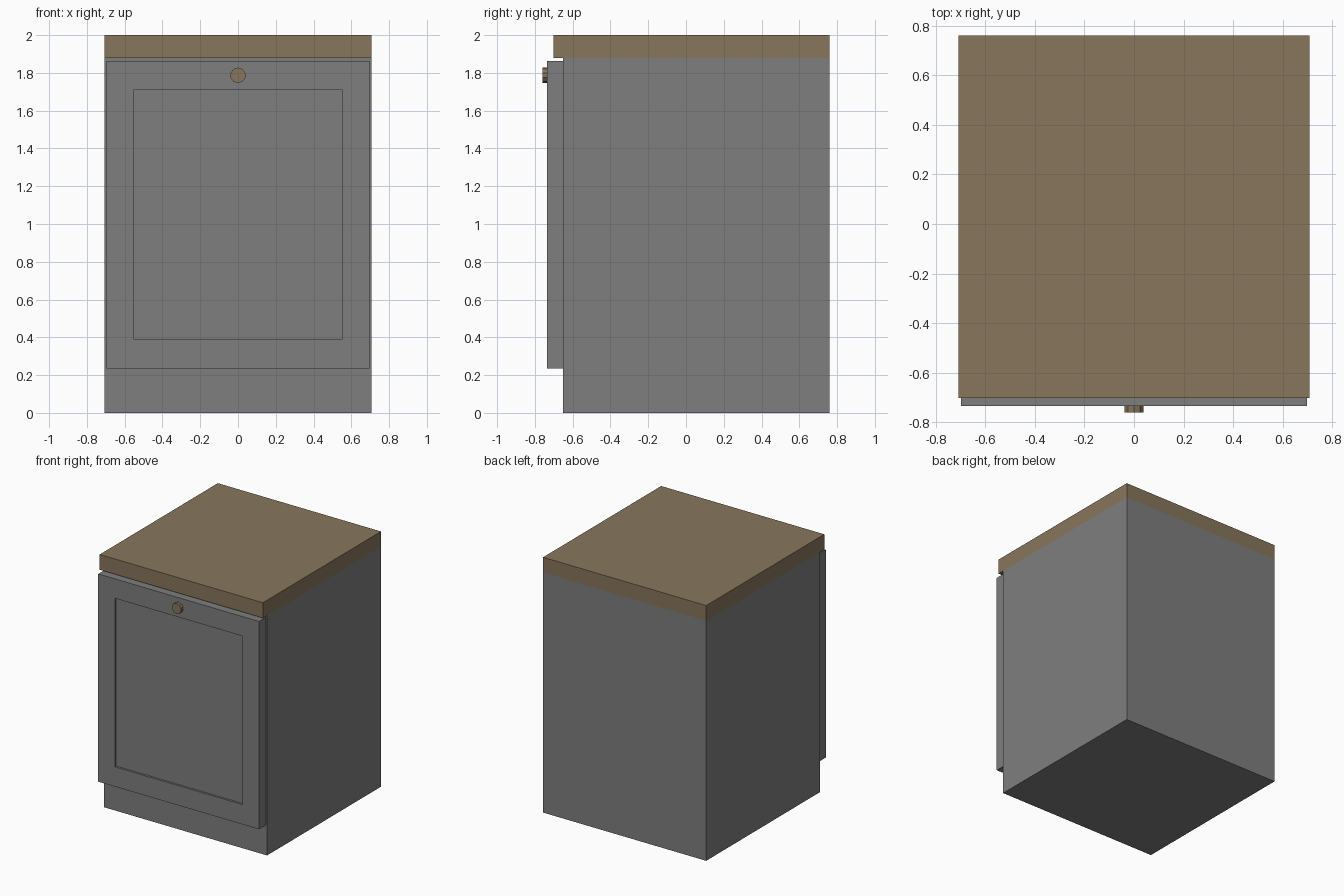
import bpy, bmesh, math
from mathutils import Matrix, Vector

if "Cube" in bpy.data.objects:
    bpy.data.objects.remove(bpy.data.objects["Cube"])


def material(name, color):
    m = bpy.data.materials.new(name)
    m.diffuse_color = color
    m.use_nodes = True
    m.node_tree.nodes["Principled BSDF"].inputs["Base Color"].default_value = m.diffuse_color
    return m


def add_object(name, bm, mat):
    bmesh.ops.recalc_face_normals(bm, faces=bm.faces[:])
    mesh = bpy.data.meshes.new(name)
    bm.to_mesh(mesh)
    bm.free()
    obj = bpy.data.objects.new(name, mesh)
    bpy.context.collection.objects.link(obj)
    mesh.materials.append(mat)
    return obj


def box_mesh(lo, hi):
    lo, hi = Vector(lo), Vector(hi)
    bm = bmesh.new()
    bmesh.ops.create_cube(bm, size=1, matrix=Matrix.Translation((lo + hi) / 2)
                          @ Matrix.Diagonal((*(hi - lo), 1)))
    return bm


wood = material("wood", (0.245, 0.182, 0.107, 1))
paint = material("grey_paint", (0.21, 0.21, 0.21, 1))

# Carcass and worktop
add_object("cabinet_body", box_mesh((-0.707, -0.65, 0), (0.707, 0.76, 1.88)), paint)
add_object("worktop", box_mesh((-0.707, -0.702, 1.88), (0.707, 0.76, 2.0)), wood)

# Door: inset the front face into a frame, then push the panel back behind straight walls
bm = box_mesh((-0.697, -0.735, 0.235), (0.697, -0.65, 1.863))
bm.normal_update()
panel = min(bm.faces, key=lambda f: f.calc_center_median().y)
bmesh.ops.inset_individual(bm, faces=[panel], thickness=0.145)
for v in panel.verts:
    v.co.x = math.copysign(0.553, v.co.x)
    v.co.z = 0.39 if v.co.z < 1 else 1.71
panel = bmesh.ops.extrude_discrete_faces(bm, faces=[panel])["faces"][0]
bmesh.ops.translate(bm, verts=panel.verts[:], vec=(0, 0.016, 0))
add_object("door", bm, paint)

# Round door knob
bm = bmesh.new()
bmesh.ops.create_cone(bm, cap_ends=True, segments=10, radius1=0.041, radius2=0.041, depth=0.027,
                      matrix=Matrix.Translation((0, -0.7465, 1.787))
                      @ Matrix.Rotation(math.pi / 2, 4, 'X'))
add_object("door_knob", bm, wood)
